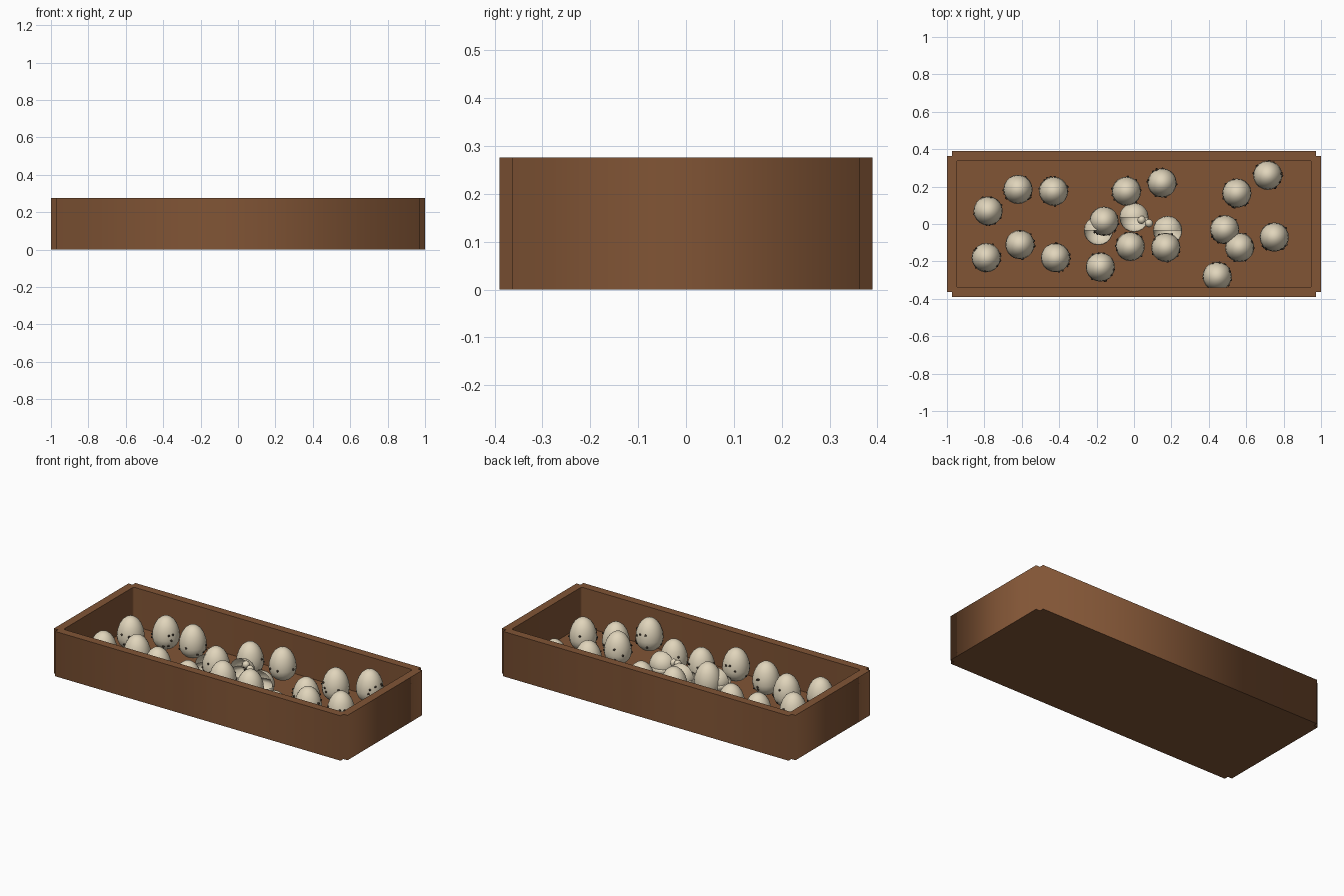
import bpy, bmesh, math, random
from mathutils import Vector

if "Cube" in bpy.data.objects:
    bpy.data.objects.remove(bpy.data.objects["Cube"])

random.seed(4)


def material(name, color):
    m = bpy.data.materials.new(name)
    m.diffuse_color = (*color, 1)
    m.use_nodes = True
    m.node_tree.nodes["Principled BSDF"].inputs["Base Color"].default_value = m.diffuse_color
    return m


WOOD = material("brown wood", (0.22, 0.09, 0.036))
CREAM = material("cream shell", (0.75, 0.665, 0.5))
DARK = material("dark speckle", (0.045, 0.033, 0.022))


def prism(name, loops, z0, z1):
    """Extrude closed outlines; inner loops become holes."""
    cu = bpy.data.curves.new(name, 'CURVE')
    cu.dimensions, cu.fill_mode = '2D', 'BOTH'
    cu.extrude = (z1 - z0) / 2
    for pts in loops:
        sp = cu.splines.new('POLY')
        sp.points.add(len(pts) - 1)
        for p, (x, y) in zip(sp.points, pts):
            p.co = (x, y, 0, 1)
        sp.use_cyclic_u = True
    ob = bpy.data.objects.new(name, cu)
    bpy.context.collection.objects.link(ob)
    ob.location.z = (z0 + z1) / 2
    bpy.ops.object.select_all(action='DESELECT')
    ob.select_set(True)
    bpy.context.view_layer.objects.active = ob
    bpy.ops.object.convert(target='MESH')
    ob = bpy.context.object
    ob.data.materials.clear()
    ob.data.materials.append(WOOD)
    return ob


def four_way(corner):
    """Mirror a corner chain (listed anticlockwise) into a full outline."""
    back = corner[::-1]
    return (corner + [(-x, y) for x, y in back]
            + [(-x, -y) for x, y in corner] + [(x, -y) for x, y in back])


# Tray: walls with stepped outer corners and softened inner corners
outer = four_way([(1.0, 0.363), (0.972, 0.363), (0.972, 0.39)])
inner = four_way([(0.95, 0.33), (0.947, 0.337), (0.94, 0.34)])
prism("tray_walls", [outer, inner], 0, 0.276)
prism("tray_floor", [inner], 0, 0.037)

R, RISE, Z = 0.078, 1.55, 0.125   # egg radius, upper stretch, widest height


def on_egg(v):
    """Stretch the upper half of a unit sphere point into an egg."""
    return Vector((v.x * R, v.y * R, v.z * R * (RISE if v.z > 0 else 1)))


def finish(name, bm, loc, mats=(CREAM,)):
    me = bpy.data.meshes.new(name)
    bm.to_mesh(me)
    bm.free()
    for m in mats:
        me.materials.append(m)
    for p in me.polygons:
        p.use_smooth = True
    ob = bpy.data.objects.new(name, me)
    ob.location = loc
    bpy.context.collection.objects.link(ob)
    return ob


def egg(x, y):
    bm = bmesh.new()
    bmesh.ops.create_uvsphere(bm, u_segments=20, v_segments=10, radius=1)
    for v in bm.verts:
        v.co = on_egg(v.co)
    # Speckles scattered in a band around the belly
    for i in range(12):
        a, h = random.uniform(0, math.tau), random.uniform(-0.5, 0.4)
        c = math.sqrt(1 - h * h)
        spot = bmesh.ops.create_icosphere(bm, subdivisions=1, radius=0.007)["verts"]
        bmesh.ops.translate(bm, verts=spot, vec=on_egg(Vector((c * math.cos(a), c * math.sin(a), h))))
        for f in {f for v in spot for f in v.link_faces}:
            f.material_index = 1
    finish("egg", bm, (x, y, Z), (CREAM, DARK))


def open_shell(x, y):
    """Lower half shell with its lid swung back behind it."""
    for name, axis, keep in (("shell_bottom", 2, -1), ("shell_lid", 1, 1)):
        bm = bmesh.new()
        bmesh.ops.create_uvsphere(bm, u_segments=20, v_segments=10, radius=R)
        normal = [0, 0, 0]
        normal[axis] = -keep
        bmesh.ops.bisect_plane(bm, geom=bm.verts[:] + bm.edges[:] + bm.faces[:],
                               plane_co=(0, 0, 0), plane_no=normal, clear_outer=True)
        finish(name, bm, (x, y, Z))


# Whole eggs
for x, y in [(-.78, .07), (-.62, .185), (-.43, .175), (-.79, -.18), (-.61, -.11), (-.42, -.18),
             (-.18, -.23), (-.16, .015), (-.04, .175), (-.02, -.12), (.15, .22), (.17, -.125),
             (.485, -.03), (.565, -.125), (.445, -.28), (.55, .165), (.715, .26), (.75, -.07)]:
    egg(x, y)

# Hatched eggs
for x, y in [(-.19, -.035), (0, .035), (.18, -.035)]:
    open_shell(x, y)

# Small pebbles resting between the hatched eggs
for x, y, z in [(.04, .022, .185), (.08, .004, .175)]:
    bm = bmesh.new()
    bmesh.ops.create_uvsphere(bm, u_segments=12, v_segments=8, radius=0.022)
    finish("pebble", bm, (x, y, z))
